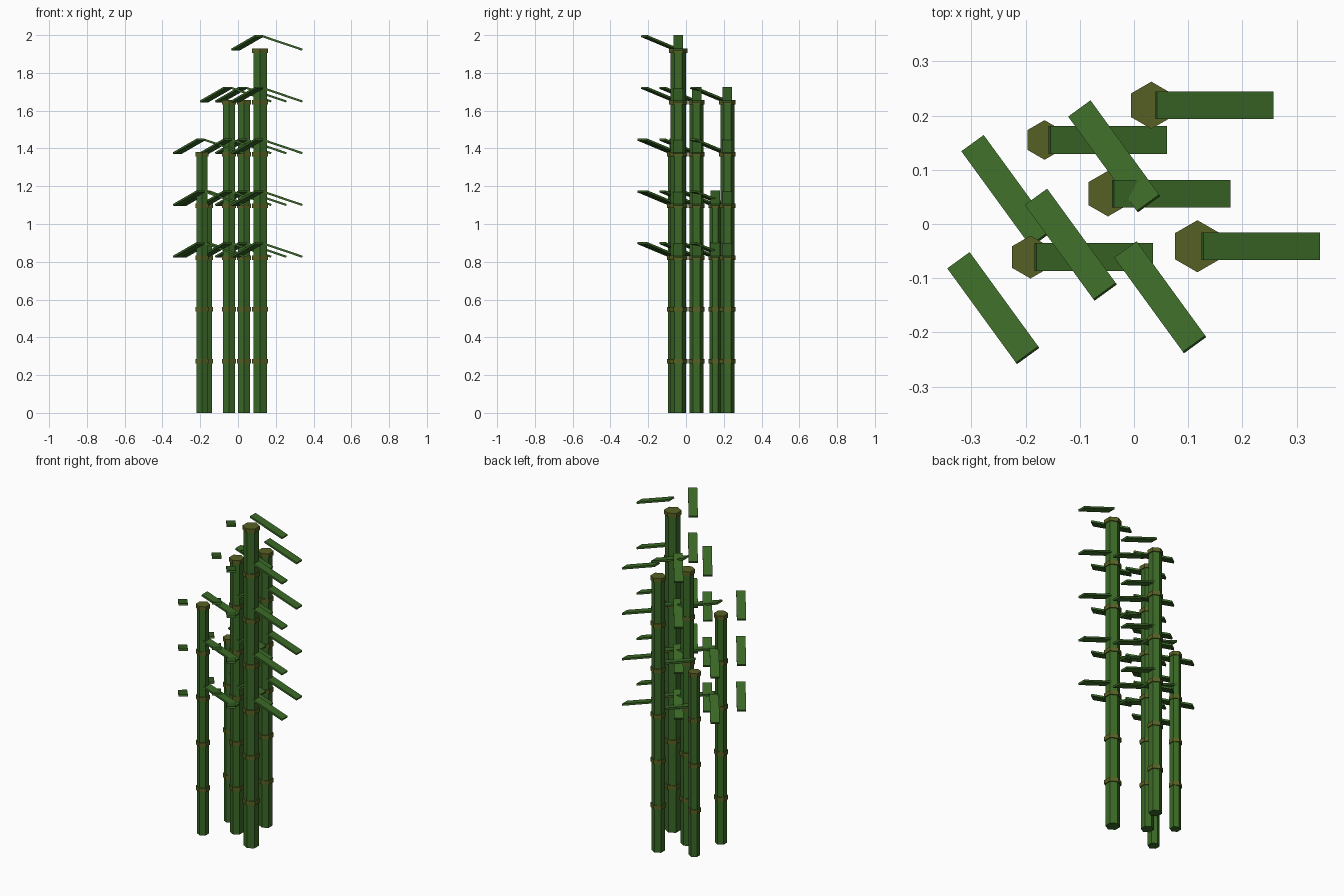
import bpy, bmesh, math
from mathutils import Matrix

if "Cube" in bpy.data.objects:
    bpy.data.objects.remove(bpy.data.objects["Cube"])

SEG = 0.274          # distance between nodes
LEAF_ANGLE = 2.2     # turn of the second leaf around the stalk


def material(name, color):
    m = bpy.data.materials.new(name)
    m.diffuse_color = (*color, 1.0)
    m.use_nodes = True
    m.node_tree.nodes["Principled BSDF"].inputs["Base Color"].default_value = m.diffuse_color
    return m


green = material("bamboo_green", (0.043, 0.140, 0.020))
olive = material("node_olive", (0.095, 0.117, 0.017))


def finish(bm, name, mat, loc):
    mesh = bpy.data.meshes.new(name)
    bm.to_mesh(mesh)
    bm.free()
    mesh.materials.append(mat)
    ob = bpy.data.objects.new(name, mesh)
    ob.location = loc
    bpy.context.collection.objects.link(ob)
    return ob


def hex_prism(bm, radius, z0, z1):
    bmesh.ops.create_cone(bm, cap_ends=True, segments=6, radius1=radius, radius2=radius,
                          depth=z1 - z0, matrix=Matrix.Translation((0, 0, (z0 + z1) / 2)))


def leaf(bm, z, position_angle, yaw):
    # thin slat, tilted along its length
    r = 0.1165
    place = Matrix.Translation((r * math.cos(position_angle), r * math.sin(position_angle), z + 0.041))
    turn = Matrix.Rotation(yaw, 4, 'Z') @ Matrix.Rotation(math.radians(18.7), 4, 'Y')
    size = Matrix.Diagonal((0.227, 0.051, 0.011, 1))
    bmesh.ops.create_cube(bm, size=1, matrix=place @ turn @ size)


# x, y, ring radius, number of segments
STALKS = [
    (0.117, -0.041, 0.048, 7),
    (0.032, 0.219, 0.0435, 6),
    (-0.048, 0.056, 0.042, 6),
    (-0.191, -0.061, 0.0395, 5),
    (-0.165, 0.155, 0.0365, 4),
]

for i, (x, y, ring, count) in enumerate(STALKS, 1):
    # hexagonal cane
    bm = bmesh.new()
    hex_prism(bm, ring / 1.16, 0, count * SEG)
    finish(bm, f"stalk_{i}", green, (x, y, 0))

    # node rings
    bm = bmesh.new()
    for k in range(1, count + 1):
        hex_prism(bm, ring, k * SEG - 0.012, k * SEG + 0.012)
    finish(bm, f"node_rings_{i}", olive, (x, y, 0))

    # a pair of leaves at each node from the third upward
    bm = bmesh.new()
    for k in range(3, count + 1):
        leaf(bm, k * SEG, 0, 0)
        leaf(bm, k * SEG, -LEAF_ANGLE, LEAF_ANGLE)
    finish(bm, f"leaves_{i}", green, (x, y, 0))
